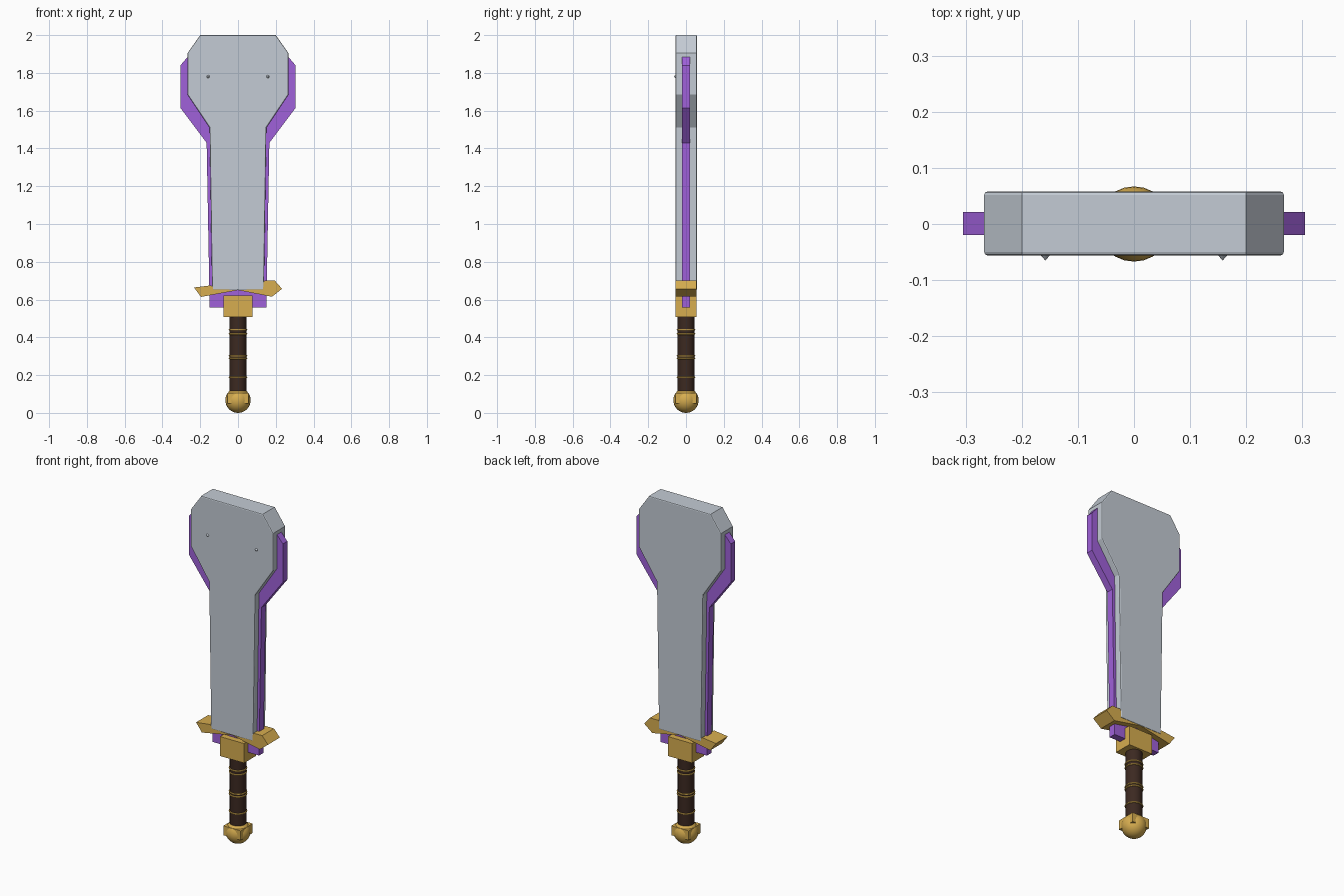
import bpy, bmesh, math
from mathutils import Matrix

if "Cube" in bpy.data.objects:
    bpy.data.objects.remove(bpy.data.objects["Cube"])


def material(name, rgb):
    m = bpy.data.materials.new(name)
    m.diffuse_color = (*rgb, 1)
    m.use_nodes = True
    m.node_tree.nodes["Principled BSDF"].inputs["Base Color"].default_value = m.diffuse_color
    return m


STEEL = material("steel", (0.55, 0.60, 0.66))
PURPLE = material("purple", (0.35, 0.12, 0.70))
GOLD = material("gold", (0.68, 0.42, 0.08))
LEATHER = material("leather", (0.045, 0.022, 0.015))


def finish(obj, name, mat, smooth=False):
    obj.name = name
    obj.data.materials.append(mat)
    if smooth:
        bpy.ops.object.select_all(action='DESELECT')
        obj.select_set(True)
        bpy.context.view_layer.objects.active = obj
        bpy.ops.object.shade_smooth_by_angle(angle=math.radians(40))
    return obj


def slab(name, outline, y0, y1, mat, bevel=0):
    """Extrude an XZ outline from y0 to y1."""
    bm = bmesh.new()
    face = bm.faces.new([bm.verts.new((x, y0, z)) for x, z in outline])
    ext = bmesh.ops.extrude_face_region(bm, geom=[face])
    verts = [v for v in ext["geom"] if isinstance(v, bmesh.types.BMVert)]
    bmesh.ops.translate(bm, verts=verts, vec=(0, y1 - y0, 0))
    bmesh.ops.recalc_face_normals(bm, faces=bm.faces)
    if bevel:
        rim = [e for e in bm.edges if abs(e.verts[0].co.y - e.verts[1].co.y) < 1e-6]
        bmesh.ops.bevel(bm, geom=rim, offset=bevel, segments=2, profile=0.5, affect='EDGES')
    mesh = bpy.data.meshes.new(name)
    bm.to_mesh(mesh)
    bm.free()
    obj = bpy.data.objects.new(name, mesh)
    bpy.context.collection.objects.link(obj)
    return finish(obj, name, mat)


def mirrored(half):
    return half + [(-x, z) for x, z in reversed(half)]


def box(name, x, y, z0, z1, mat):
    return slab(name, [(-x, z0), (x, z0), (x, z1), (-x, z1)], -y, y, mat)


# Broad blade and the thin glowing edge plate behind it
slab("blade", mirrored([(0.137, 0.65), (0.15, 1.51), (0.267, 1.685), (0.267, 1.905), (0.2, 2.0)]),
     -0.056, 0.058, STEEL, 0.006)
slab("edge_plate", mirrored([(0.15, 0.558), (0.166, 1.43), (0.305, 1.615), (0.305, 1.84), (0.262, 1.89)]),
     -0.02, 0.021, PURPLE)

# Rivets on the front
for side in (-1, 1):
    bpy.ops.mesh.primitive_cone_add(vertices=8, radius1=0.009, depth=0.01,
                                    location=(side * 0.158, -0.06, 1.78),
                                    rotation=(math.pi / 2, 0, 0))
    finish(bpy.context.object, "rivet", STEEL)

# Crossguard wings, uneven left and right
slab("guard_right", [(0, 0.65), (0.18, 0.615), (0.233, 0.657), (0.195, 0.70), (0.14, 0.70), (0.12, 0.655)],
     -0.055, 0.055, GOLD)
slab("guard_left", [(0, 0.65), (-0.12, 0.655), (-0.143, 0.675), (-0.233, 0.664), (-0.196, 0.614)],
     -0.055, 0.055, GOLD)
box("guard_block", 0.078, 0.055, 0.508, 0.622, GOLD)

# Grip with wire bands
bpy.ops.mesh.primitive_cylinder_add(vertices=24, radius=0.044, depth=0.41, location=(0, 0, 0.31))
finish(bpy.context.object, "grip", LEATHER, True)
for z in (0.44, 0.418, 0.303, 0.288, 0.188):
    bpy.ops.mesh.primitive_torus_add(major_radius=0.045, minor_radius=0.0045, major_segments=24,
                                     minor_segments=8, location=(0, 0, z))
    finish(bpy.context.object, "grip_band", GOLD, True)

# Pommel: ball with a square collar running through it
bpy.ops.mesh.primitive_uv_sphere_add(segments=24, ring_count=16, radius=0.067, location=(0, 0, 0.067))
finish(bpy.context.object, "pommel", GOLD, True)
box("pommel_collar", 0.056, 0.056, 0.05, 0.105, GOLD)
